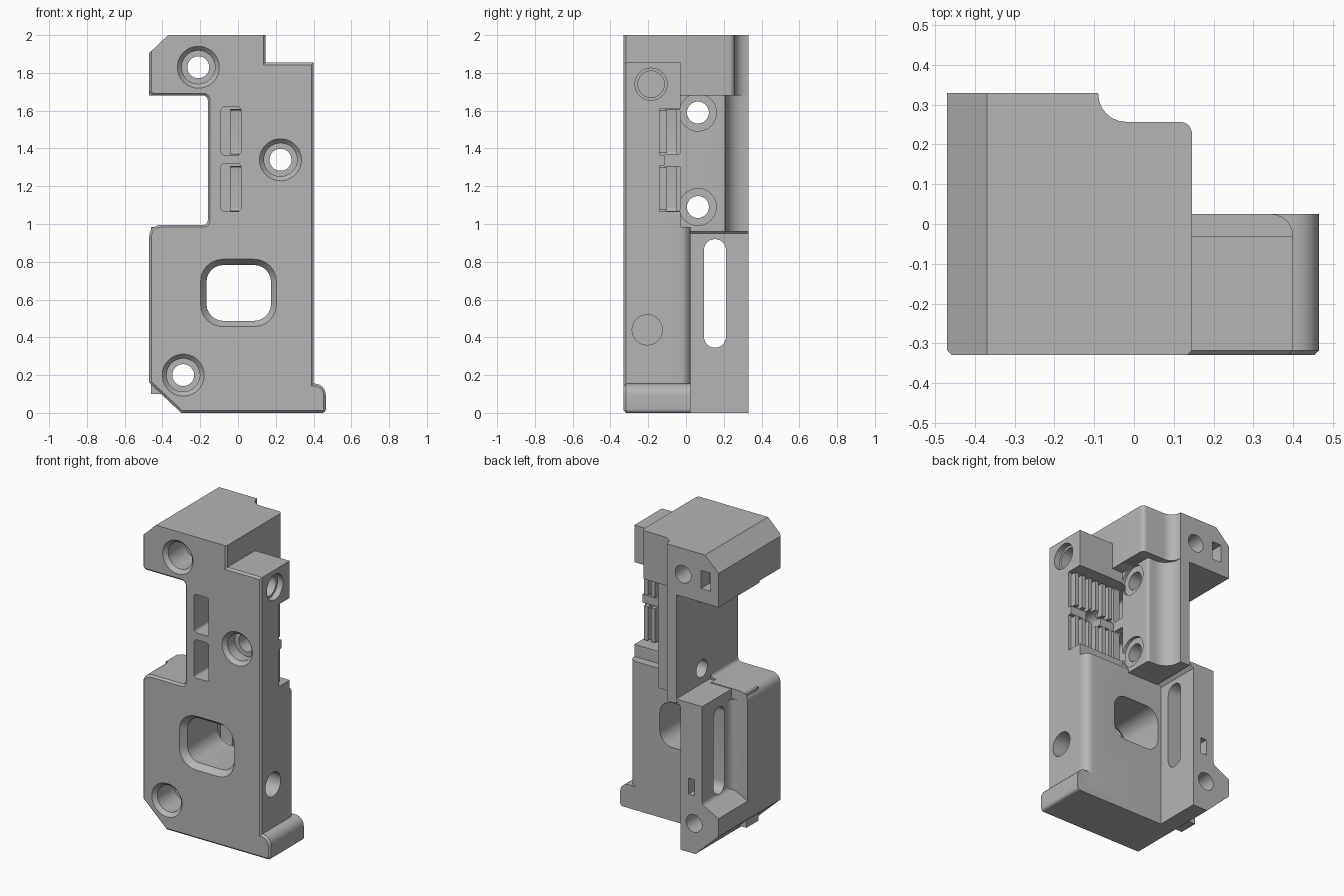
import bpy, bmesh, math
from mathutils import Vector

cube = bpy.data.objects.get("Cube")
if cube:
    bpy.data.objects.remove(cube)

grey = bpy.data.materials.new("plain grey")
grey.use_nodes = True
grey.diffuse_color = (0.46, 0.46, 0.46, 1)
grey.node_tree.nodes["Principled BSDF"].inputs["Base Color"].default_value = (0.46, 0.46, 0.46, 1)


def rounded(points, steps=6):
    """Outline with optional third value per point: corner radius."""
    out = []
    for i, p in enumerate(points):
        c = Vector(p[:2])
        if len(p) < 3:
            out.append(c)
            continue
        a = (Vector(points[i - 1][:2]) - c).normalized()
        b = (Vector(points[(i + 1) % len(points)][:2]) - c).normalized()
        half = a.angle(b) / 2
        centre = c + (a + b).normalized() * p[2] / math.sin(half)
        start = c + a * p[2] / math.tan(half) - centre
        end = c + b * p[2] / math.tan(half) - centre
        turn = start.angle_signed(end)
        for k in range(steps + 1):
            t = -turn * k / steps
            out.append(centre + Vector((start.x * math.cos(t) - start.y * math.sin(t),
                                        start.x * math.sin(t) + start.y * math.cos(t))))
    return out


def rect(u0, u1, v0, v1, r=0):
    pts = [(u0, v0), (u1, v0), (u1, v1), (u0, v1)]
    return rounded([p + (r,) for p in pts]) if r else pts


def circle(u, v, r, n=40):
    return [(u + r * math.cos(2 * math.pi * i / n), v + r * math.sin(2 * math.pi * i / n)) for i in range(n)]


def place(axis, p, d):
    return {"x": (d, p[0], p[1]), "y": (p[0], d, p[1]), "z": (p[0], p[1], d)}[axis]


def loft(name, axis, first, d0, second, d1, chamfer=0):
    """Solid between two matching outlines across one axis."""
    bm = bmesh.new()
    a = [bm.verts.new(place(axis, p, d0)) for p in first]
    b = [bm.verts.new(place(axis, p, d1)) for p in second]
    face = bm.faces.new(a)
    bm.faces.new(b[::-1])
    for i in range(len(a)):
        j = (i + 1) % len(a)
        bm.faces.new((a[i], a[j], b[j], b[i]))
    bmesh.ops.recalc_face_normals(bm, faces=bm.faces)
    if chamfer:
        edges = [e for e in face.edges if min(v.co.z for v in e.verts) < 1.89]
        bmesh.ops.bevel(bm, geom=edges, offset=chamfer, segments=1, affect="EDGES")
    mesh = bpy.data.meshes.new(name)
    bm.to_mesh(mesh)
    bm.free()
    mesh.materials.append(grey)
    ob = bpy.data.objects.new(name, mesh)
    bpy.context.collection.objects.link(ob)
    return ob


def prism(name, axis, outline, d0, d1, chamfer=0):
    return loft(name, axis, outline, d0, outline, d1, chamfer)


def combine(tool, operation):
    mod = body.modifiers.new("combine", "BOOLEAN")
    mod.operation, mod.solver, mod.object = operation, "EXACT", tool
    bpy.context.view_layer.objects.active = body
    bpy.ops.object.modifier_apply(modifier=mod.name)
    bpy.data.objects.remove(tool)


def add(*args):
    combine(prism("addition", *args), "UNION")


def cut(*args):
    combine(prism("cutter", *args), "DIFFERENCE")


# Front plate with the whole front outline
front = rounded([(-0.3, 0), (0.465, 0, 0.02), (0.465, 0.155, 0.06), (0.4, 0.155), (0.4, 1.855),
                 (0.146, 1.855), (0.146, 2), (-0.37, 2), (-0.47, 1.905), (-0.47, 1.68, 0.025),
                 (-0.16, 1.68, 0.025), (-0.16, 0.995, 0.025), (-0.47, 0.995, 0.06), (-0.47, 0.16)])
body = prism("mounting_bracket_body", "y", front, -0.33, -0.03, 0.012)

# Lower body, rounded on its outer back edge, and the foot
add("z", rounded([(-0.46, -0.1), (0.4, -0.1), (0.4, 0.025, 0.055), (-0.46, 0.025)]), 0.1, 0.985)
add("y", rounded([(-0.3, 0), (0.465, 0, 0.02), (0.465, 0.155, 0.06), (0.3, 0.155), (0.3, 0.9),
                  (-0.2, 0.9), (-0.2, 0.995), (-0.47, 0.995, 0.06), (-0.47, 0.16)]), -0.08, 0.025)

# Rear rib with its low flange
add("y", rounded([(-0.19, 0), (-0.3, 0), (-0.47, 0.16), (-0.47, 0.28), (-0.35, 0.34, 0.03),
                  (-0.35, 0.99), (-0.15, 0.99), (-0.19, 0.95)]), -0.02, 0.33)
add("z", rounded([(-0.36, 0), (-0.34, 0), (-0.34, 0.1), (-0.35, 0.1), (-0.35, 0.024, 0.05),
                  (-0.42, 0.024), (-0.42, 0)]), 0.3, 0.93)

# Upright column with a hollow rear corner
add("z", rounded([(-0.16, -0.1), (0.065, -0.1), (0.065, 0.21, 0.015), (-0.09, 0.21, 0.1),
                  (-0.09, 0.33), (-0.16, 0.33)]), 0.96, 1.72)

# Head block, sloped on its outer top edge
add("z", rounded([(-0.47, -0.1), (0.146, -0.1), (0.146, 0.257, 0.03), (-0.09, 0.257, 0.07),
                  (-0.09, 0.33), (-0.47, 0.33)]), 1.68, 2)
cut("y", [(-0.37, 2), (-0.32, 2.05), (-0.6, 2.05), (-0.6, 1.7815)], -0.2, 0.5)

# Belt recess with teeth and a dividing bar
cut("y", rect(0.064, 0.6, 1.065, 1.61), -0.14, 0.01)
for z0, z1 in ((1.065, 1.31), (1.365, 1.61)):
    for i in range(6):
        x = 0.09 + i * 0.052
        add("y", rect(x, x + 0.027, z0 + 0.01, z1 - 0.01), -0.15, -0.1)
    # Belt opening joined to a front pocket
    cut("y", rect(-0.09, 0.016, z0, z1 + 0.01, 0.02), -0.4, -0.05)
    cut("x", rect(-0.115, -0.03, z0 + 0.005, z1 - 0.005, 0.012), -0.04, 0.08)
add("y", rect(0.05, 0.4, 1.31, 1.365), -0.15, -0.115)

# Front screw holes with countersunk mouths
for x, z, depth in ((-0.21, 1.83, 0.2), (0.225, 1.34, 0.1), (-0.29, 0.2, 0.2)):
    combine(loft("mouth_cutter", "y", circle(x, z, 0.113), -0.332, circle(x, z, 0.088), -0.305), "DIFFERENCE")
    cut("y", circle(x, z, 0.088), -0.31, -0.33 + depth)
    cut("y", circle(x, z, 0.058), -0.32, 0.5)

# Large window with a sloped rim
rim = rect(-0.2, 0.205, 0.455, 0.815, 0.12)
inner = rect(-0.167, 0.175, 0.487, 0.783, 0.09)
combine(loft("rim_cutter", "y", rim, -0.332, inner, -0.29), "DIFFERENCE")
cut("y", inner, -0.3, 0.2)

# Side screw holes, blind side holes and the rib slot
for z in (1.09, 1.59):
    cut("x", circle(0.063, z, 0.098), 0.045, 0.14)
    cut("x", circle(0.063, z, 0.058), -0.4, 0.2)
cut("x", circle(-0.185, 1.74, 0.085), 0.36, 0.6)
cut("x", circle(-0.185, 1.74, 0.07), 0.2, 0.5)
cut("x", circle(-0.205, 0.44, 0.08), 0.22, 0.6)
cut("x", rect(0.095, 0.212, 0.345, 0.92, 0.058), -0.6, 0.1)

# Small nut slots in the back
cut("y", rect(-0.41, -0.34, 1.77, 1.89), 0.24, 0.4)
cut("y", rect(-0.295, -0.25, 0.385, 0.49), 0.25, 0.4)

bpy.ops.object.select_all(action="DESELECT")
body.select_set(True)
bpy.context.view_layer.objects.active = body
bpy.ops.object.shade_smooth_by_angle(angle=math.radians(25))
